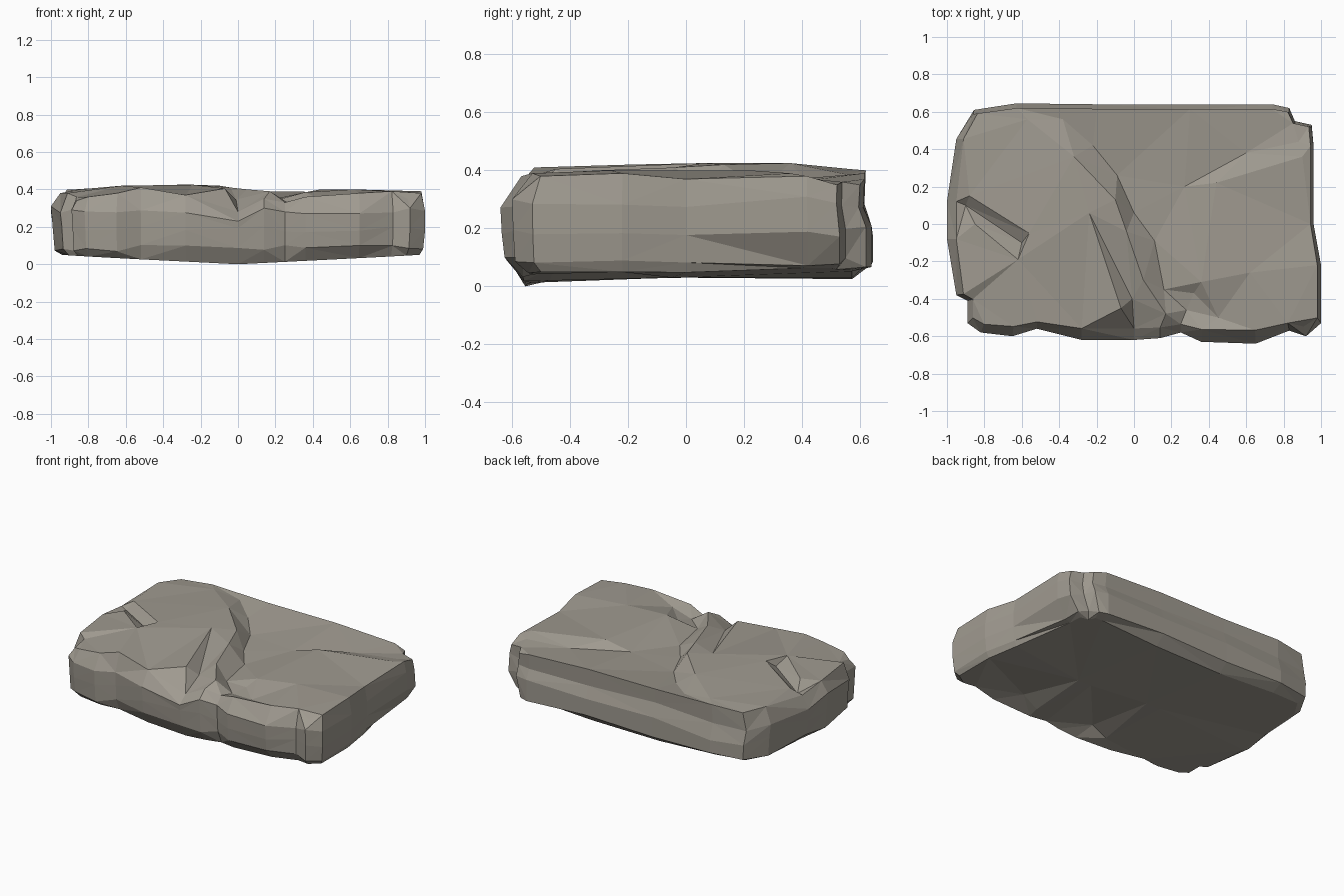
import bpy, bmesh, random
from mathutils import Vector
from mathutils.geometry import delaunay_2d_cdt

if "Cube" in bpy.data.objects:
    bpy.data.objects.remove(bpy.data.objects["Cube"])

random.seed(4)

# Plan outline of the slab: x, y, height of the top rim
OUTLINE = [
    (-.89, -.53, .34), (-.82, -.58, .36), (-.65, -.60, .38), (-.52, -.56, .41),
    (-.28, -.62, .37), (0, -.62, .28), (.14, -.61, .35), (.25, -.58, .33),
    (.36, -.63, .36), (.65, -.64, .38), (.83, -.57, .39), (.92, -.60, .35),
    (1, -.53, .38), (1, -.22, .39), (.96, 0, .37), (.96, .42, .38),
    (.95, .53, .35), (.86, .55, .36), (.83, .62, .35), (.74, .64, .37),
    (.3, .64, .39), (-.2, .64, .39), (-.63, .645, .40), (-.86, .61, .39),
    (-.95, .46, .40), (-1, .12, .36), (-1, -.08, .38), (-.95, -.38, .38),
    (-.89, -.41, .36)]

# Creases on the top: ridge and valley lines
TOP = [
    # main winding step: high lip, then its foot
    [(-.57, .56, .405), (-.32, .36, .425), (-.1, .13, .42), (-.04, -.04, .41),
     (.05, -.3, .40), (.17, -.48, .39)],
    [(-.38, .56, .385), (-.22, .42, .36), (-.09, .26, .34), (0, .06, .335),
     (.11, -.09, .33), (.16, -.35, .33), (.28, -.46, .32)],
    # step across the right half
    [(.44, .22, .40), (.9, .36, .39)],
    [(.27, .2, .355), (.6, .38, .36), (.88, .44, .37)],
    # front right hollow
    [(.36, -.31, .385), (.62, -.26, .40)],
    [(.32, -.37, .34), (.45, -.50, .34)],
    # front crack
    [(-.24, .06, .425), (-.01, -.4, .345)],
    [(-.24, .06, .425), (-.07, -.45, .405)],
    # left notch
    [(-.9, .1, .35), (-.6, -.1, .375)],
    [(-.88, .15, .40), (-.56, -.05, .42)],
    [(-.85, 0, .40), (-.62, -.19, .42)],
]

# Shallow grooves on the underside
BOTTOM = [
    [(.5, -.45, .07), (.4, -.05, .03)], [(.38, -.47, .02), (.3, -.05, .03)],
    [(-.05, -.45, .06), (-.1, 0, .03)], [(-.17, -.47, .02), (-.2, 0, .03)],
]


def inset(x, y, left, right, front, back):
    """Pull a rim point inwards by a separate amount for each side."""
    nx, ny = x ** 5, (y / .645) ** 5
    return (x - nx * (left if x < 0 else right),
            y - ny * (front if y < 0 else back))


def ring(bm, kind):
    verts = []
    for x, y, top in OUTLINE:
        undercut = .1 if x > .8 and y > .05 else 0
        wob = random.uniform(-.02, .02)
        if kind == "bottom":
            px, py = inset(x, y, .06, .03 + undercut, .08, .07)
            z = .05 * abs(x) + (.015 if y > 0 else 0)
        elif kind == "lower":
            px, py = inset(x, y, .02, .01 + undercut * .7, .015, 0)
            z = .085 + wob
        elif kind == "middle":
            px, py = inset(x, y, .01, 0, .005, 0)
            z = .19 + wob
        elif kind == "upper":
            px, py = inset(x, y, 0, 0, 0, .03)
            z = min(.29 + wob, top - .05)
        else:
            px, py = inset(x, y, .05, .02, .075, .025)
            z = top
        verts.append(bm.verts.new((px, py, z)))
    return verts


def cap(bm, rim, creases):
    """Fill a rim with triangles that follow the crease lines."""
    n = len(rim)
    verts = list(rim)
    edges = [(i, (i + 1) % n) for i in range(n)]
    seen = {}
    for line in creases:
        ids = []
        for p in line:
            if p not in seen:
                seen[p] = len(verts)
                verts.append(bm.verts.new(p))
            ids.append(seen[p])
        edges += list(zip(ids, ids[1:]))
    out, _, faces, orig, _, _ = delaunay_2d_cdt(
        [Vector(v.co.xy) for v in verts], edges, [], 1, 1e-5)
    mean_z = sum(v.co.z for v in verts) / len(verts)
    mapped = [verts[o[0]] if o else bm.verts.new((p.x, p.y, mean_z))
              for p, o in zip(out, orig)]
    for f in faces:
        bm.faces.new([mapped[i] for i in f])


# Rock slab: stacked rims, creased top and underside
bm = bmesh.new()
rings = [ring(bm, k) for k in ("bottom", "lower", "middle", "upper", "top")]
n = len(OUTLINE)
for a, b in zip(rings, rings[1:]):
    for i in range(n):
        j = (i + 1) % n
        if i % 2:
            bm.faces.new((a[i], a[j], b[j]))
            bm.faces.new((a[i], b[j], b[i]))
        else:
            bm.faces.new((a[i], a[j], b[i]))
            bm.faces.new((a[j], b[j], b[i]))
cap(bm, rings[-1], TOP)
cap(bm, rings[0], BOTTOM)
bmesh.ops.recalc_face_normals(bm, faces=bm.faces[:])

mesh = bpy.data.meshes.new("rock_slab")
bm.to_mesh(mesh)
bm.free()
stone = bpy.data.materials.new("warm grey stone")
stone.diffuse_color = (.35, .325, .28, 1)
stone.use_nodes = True
stone.node_tree.nodes["Principled BSDF"].inputs["Base Color"].default_value = stone.diffuse_color
mesh.materials.append(stone)
bpy.context.collection.objects.link(bpy.data.objects.new("rock_slab", mesh))
